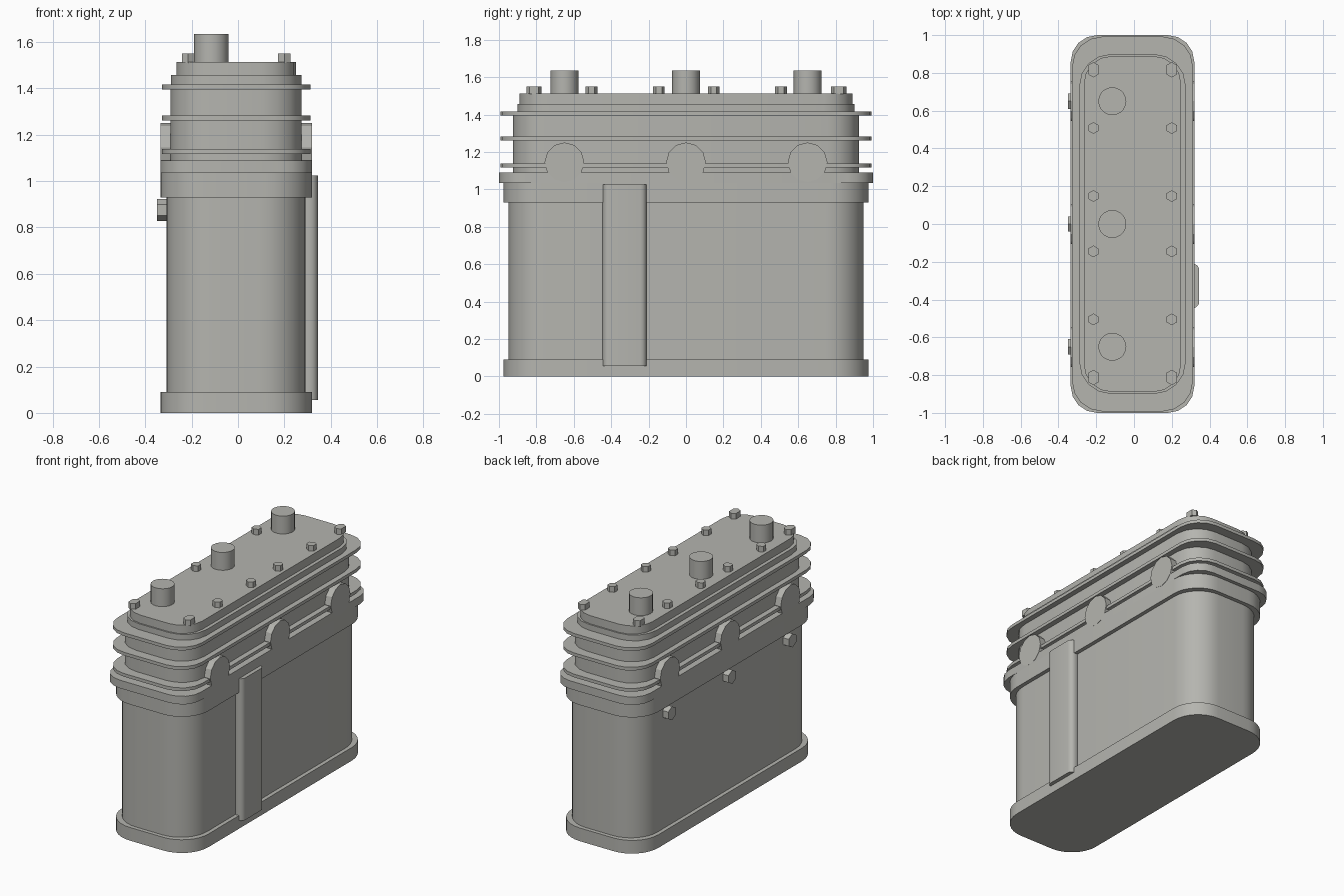
import bpy, math

if "Cube" in bpy.data.objects:
    bpy.data.objects.remove(bpy.data.objects["Cube"])

grey = bpy.data.materials.new("warm grey")
grey.diffuse_color = (0.46, 0.46, 0.43, 1)
grey.use_nodes = True
grey.node_tree.nodes["Principled BSDF"].inputs["Base Color"].default_value = grey.diffuse_color
CX = -0.008  # middle of the casing across x


def prism(name, profile, lo, hi, axis="z", smooth=30):
    """Extrude a 2D outline along z (x, y points) or along x (y, z points)."""
    def place(p, t):
        return (p[0], p[1], t) if axis == "z" else (t, p[0], p[1])
    n = len(profile)
    verts = [place(p, t) for t in (lo, hi) for p in profile]
    faces = [tuple(reversed(range(n))), tuple(range(n, 2 * n))]
    faces += [(i, (i + 1) % n, n + (i + 1) % n, n + i) for i in range(n)]
    mesh = bpy.data.meshes.new(name)
    mesh.from_pydata(verts, [], faces)
    mesh.materials.append(grey)
    obj = bpy.data.objects.new(name, mesh)
    bpy.context.collection.objects.link(obj)
    if smooth:
        bpy.ops.object.select_all(action="DESELECT")
        obj.select_set(True)
        bpy.context.view_layer.objects.active = obj
        bpy.ops.object.shade_smooth_by_angle(angle=math.radians(smooth))
    return obj


def rounded(hx, hy, r, seg, cx=CX, cy=0):
    """Rounded rectangle outline, counter-clockwise."""
    pts = []
    for q, (sx, sy) in enumerate([(1, 1), (-1, 1), (-1, -1), (1, -1)]):
        for i in range(seg + 1):
            a = math.pi / 2 * (q + i / seg)
            pts.append((cx + sx * (hx - r) + r * math.cos(a),
                        cy + sy * (hy - r) + r * math.sin(a)))
    return pts


def circle(cx, cy, r, n, turn=0):
    return [(cx + r * math.cos(turn + math.tau * i / n),
             cy + r * math.sin(turn + math.tau * i / n)) for i in range(n)]


# Casing, from the foot up to the lid
prism("base_flange", rounded(0.327, 0.975, 0.2, 8), 0, 0.09)
prism("body", rounded(0.30, 0.948, 0.2, 8), 0.09, 0.93)
prism("collar", rounded(0.327, 0.975, 0.2, 8), 0.93, 1.035)
prism("cap_rim", rounded(0.327, 1.0, 0.14, 4), 1.035, 1.09)
prism("neck", rounded(0.283, 0.925, 0.17, 4), 1.09, 1.41)
prism("lid_step", rounded(0.282, 0.90, 0.17, 4), 1.41, 1.457)
prism("lid", rounded(0.258, 0.89, 0.15, 4), 1.457, 1.513)

# Cooling fins
for i, z in enumerate((1.117, 1.262, 1.395)):
    prism(f"fin_{i}", rounded(0.32, 0.992, 0.16, 4), z, z + 0.022)

for i, y in enumerate((-0.65, 0, 0.65)):
    # Terminal posts
    prism(f"post_{i}", circle(-0.115, y, 0.074, 20), 1.51, 1.635)
    # Round lugs on both long sides
    lug = circle(y, 1.145, 0.106, 12, math.pi / 2)
    prism(f"lug_right_{i}", lug, 0.26, 0.32, "x", 0)
    prism(f"lug_left_{i}", lug, -0.335, -0.275, "x", 0)
    # Hex bolts on the left wall
    prism(f"side_bolt_{i}", circle(y, 0.875, 0.047, 6, math.pi / 6),
          -0.35, -0.305, "x", 0)

# Hex bolts on the lid, doubled at the corners
for x in (-0.215, 0.2):
    for y in (-0.822, -0.803, -0.505, -0.145, 0.148, 0.508, 0.807, 0.826):
        prism("lid_bolt", circle(x, y, 0.031, 6, math.pi / 6), 1.51, 1.551, "z", 0)

# Rounded vertical strip on the right wall
prism("side_strip", rounded(0.04, 0.118, 0.035, 5, 0.305, -0.328), 0.055, 1.025)
